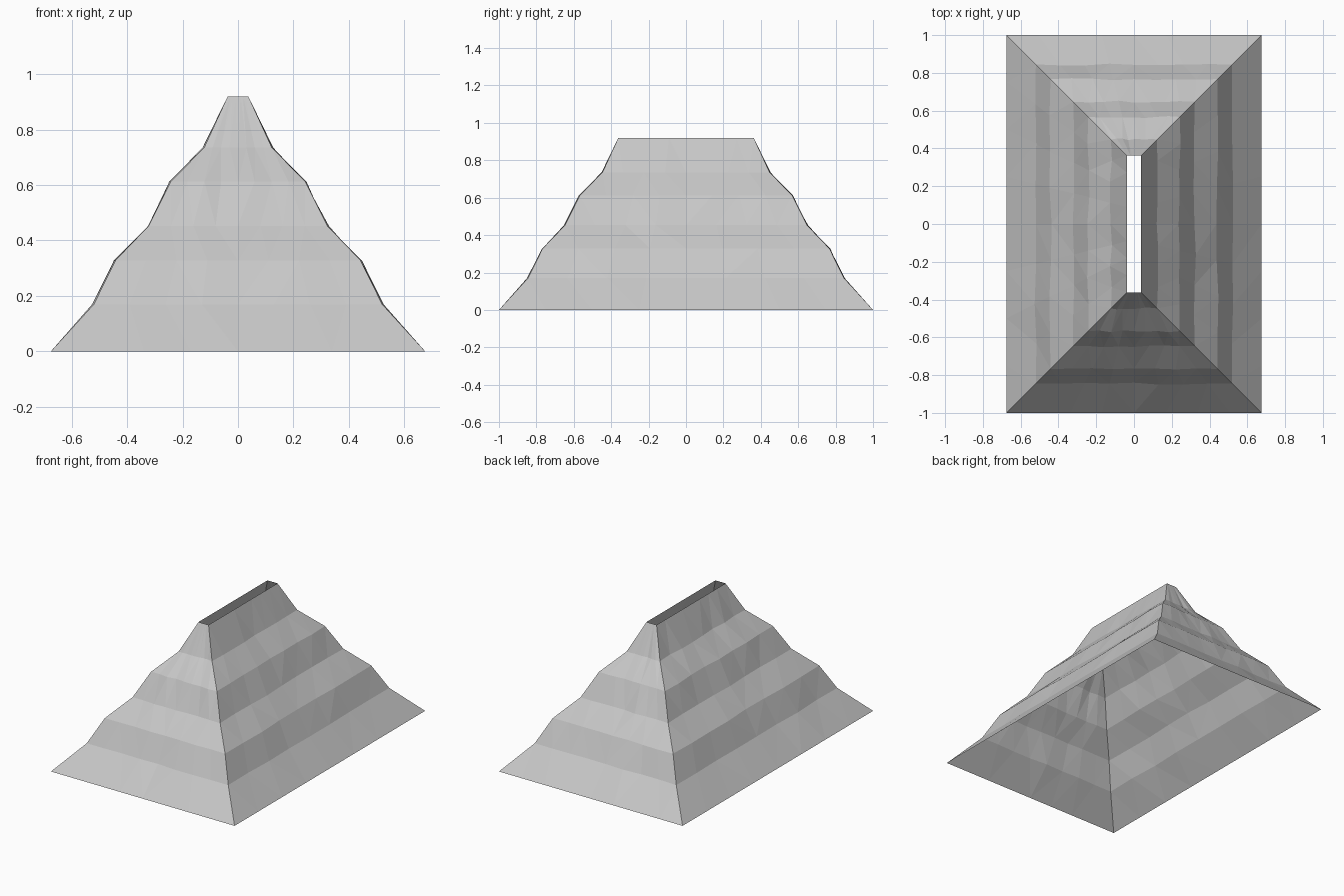
import bpy, bmesh, random
from mathutils import Vector

random.seed(4)
cube = bpy.data.objects.get("Cube")
if cube:
    bpy.data.objects.remove(cube, do_unlink=True)

# Plain grey stone
stone = bpy.data.materials.new("grey_stone")
stone.use_nodes = True
grey = (0.57, 0.57, 0.57, 1)
stone.diffuse_color = grey
stone.node_tree.nodes["Principled BSDF"].inputs["Base Color"].default_value = grey

# Stepped slope: half width and height of each ring
PROFILE = [(0.675, 0), (0.52, 0.17), (0.442, 0.328), (0.322, 0.453),
           (0.242, 0.613), (0.122, 0.735), (0.037, 0.92)]
EXTRA_LENGTH = 0.325
SEGMENTS = 8


def ring_points(half_x, z, wobble):
    """Walk counter-clockwise round a rectangle, roughening the mid-side points."""
    hy = half_x + EXTRA_LENGTH
    corners = [Vector((sx * half_x, sy * hy, z))
               for sx, sy in ((-1, -1), (1, -1), (1, 1), (-1, 1))]
    points = []
    for i, a in enumerate(corners):
        b = corners[(i + 1) % 4]
        side = (b - a).normalized()
        outward = Vector((side.y, -side.x, 0))
        for k in range(SEGMENTS):
            offset = random.uniform(-wobble, wobble) if k else 0
            points.append(a.lerp(b, k / SEGMENTS) + outward * offset)
    return points


# Open-ended stepped shell, with straight rims at top and bottom
bm = bmesh.new()
rings = []
for i, (half_x, z) in enumerate(PROFILE):
    wobble = 0.006 if 0 < i < len(PROFILE) - 1 else 0
    rings.append([bm.verts.new(p) for p in ring_points(half_x, z, wobble)])
for low, high in zip(rings, rings[1:]):
    n = len(low)
    for k in range(n):
        j = (k + 1) % n
        bm.faces.new((low[k], low[j], high[j], high[k]))
bmesh.ops.triangulate(bm, faces=bm.faces[:])

mesh = bpy.data.meshes.new("stepped_slopes")
bm.to_mesh(mesh)
bm.free()
mesh.materials.append(stone)
slopes = bpy.data.objects.new("stepped_slopes", mesh)
bpy.context.collection.objects.link(slopes)
